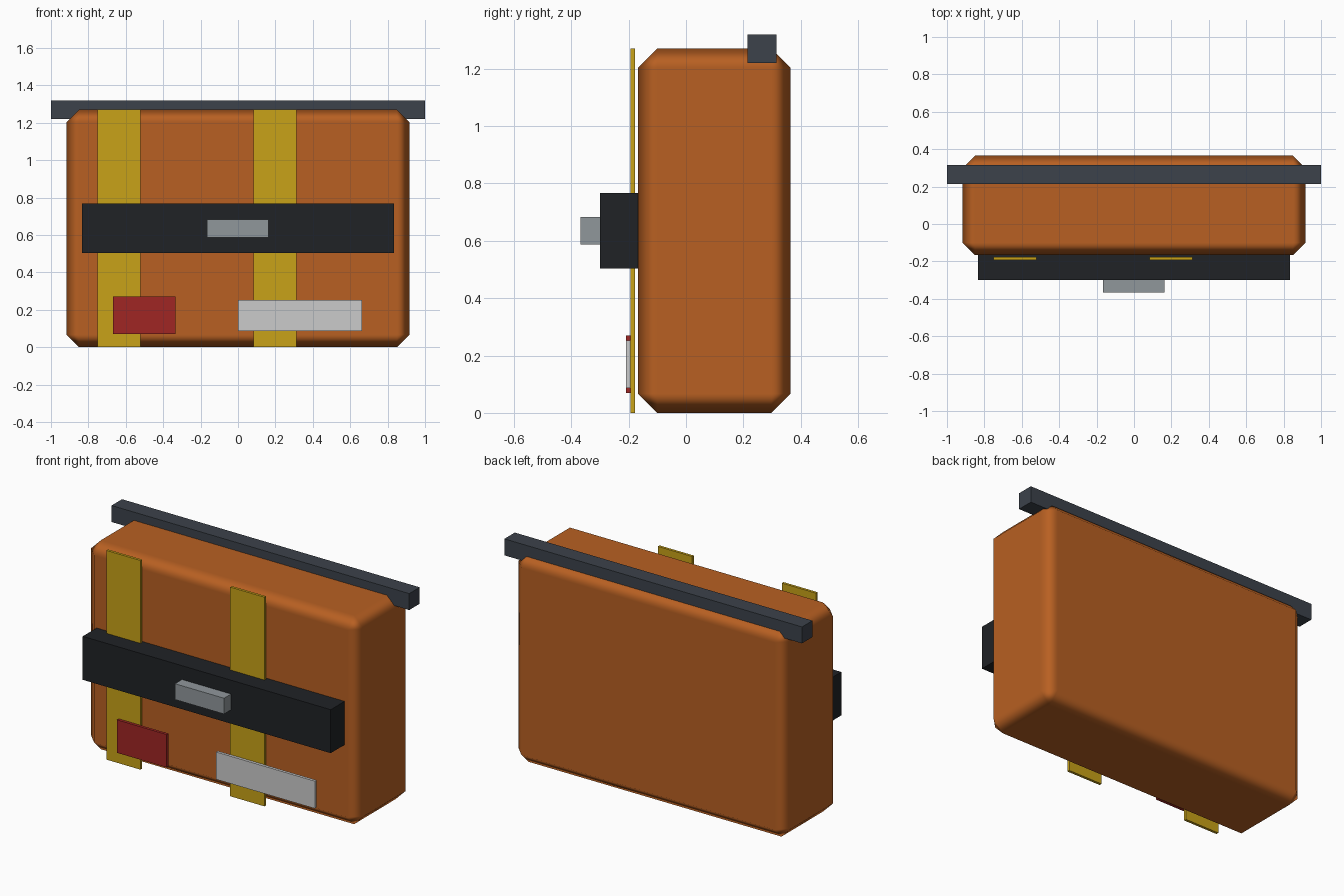
import bpy

if "Cube" in bpy.data.objects:
    bpy.data.objects.remove(bpy.data.objects["Cube"])


def material(name, rgb):
    m = bpy.data.materials.new(name)
    m.diffuse_color = (*rgb, 1)
    m.use_nodes = True
    m.node_tree.nodes["Principled BSDF"].inputs["Base Color"].default_value = m.diffuse_color
    return m


def box(name, x, y, z, mat):
    """Box from its (min, max) extents on each axis."""
    bpy.ops.mesh.primitive_cube_add(size=1, location=[sum(a) / 2 for a in (x, y, z)])
    ob = bpy.context.object
    ob.name = name
    ob.scale = [a[1] - a[0] for a in (x, y, z)]
    bpy.ops.object.transform_apply(location=False, rotation=False, scale=True)
    ob.data.materials.append(mat)
    return ob


orange = material("orange_fabric", (0.48, 0.117, 0.016))
yellow = material("yellow_strap", (0.58, 0.36, 0.009))
black = material("black_webbing", (0.014, 0.016, 0.019))
slate = material("slate_bar", (0.045, 0.054, 0.07))
steel = material("steel", (0.28, 0.31, 0.33))
red = material("red_label", (0.35, 0.019, 0.017))
pale = material("pale_plate", (0.55, 0.56, 0.58))

# Main body with chamfered edges
body = box("body", (-0.917, 0.917), (-0.167, 0.365), (0, 1.27), orange)
bevel = body.modifiers.new("chamfer", 'BEVEL')
bevel.width = 0.067
bevel.segments = 1
bevel.harden_normals = True
bpy.ops.object.shade_smooth()

# Top rail
box("top_rail", (-1, 1), (0.215, 0.315), (1.22, 1.32), slate)

# Vertical straps
for side, x in (("left", -0.75), ("right", 0.083)):
    box(side + "_strap", (x, x + 0.23), (-0.193, -0.177), (0, 1.27), yellow)

# Horizontal belt and buckle
box("belt", (-0.833, 0.833), (-0.3, -0.167), (0.503, 0.767), black)
box("buckle", (-0.167, 0.163), (-0.367, -0.3), (0.587, 0.683), steel)

# Front label and plate
box("red_label", (-0.667, -0.333), (-0.21, -0.193), (0.07, 0.27), red)
box("pale_plate", (0, 0.663), (-0.21, -0.193), (0.087, 0.253), pale)
